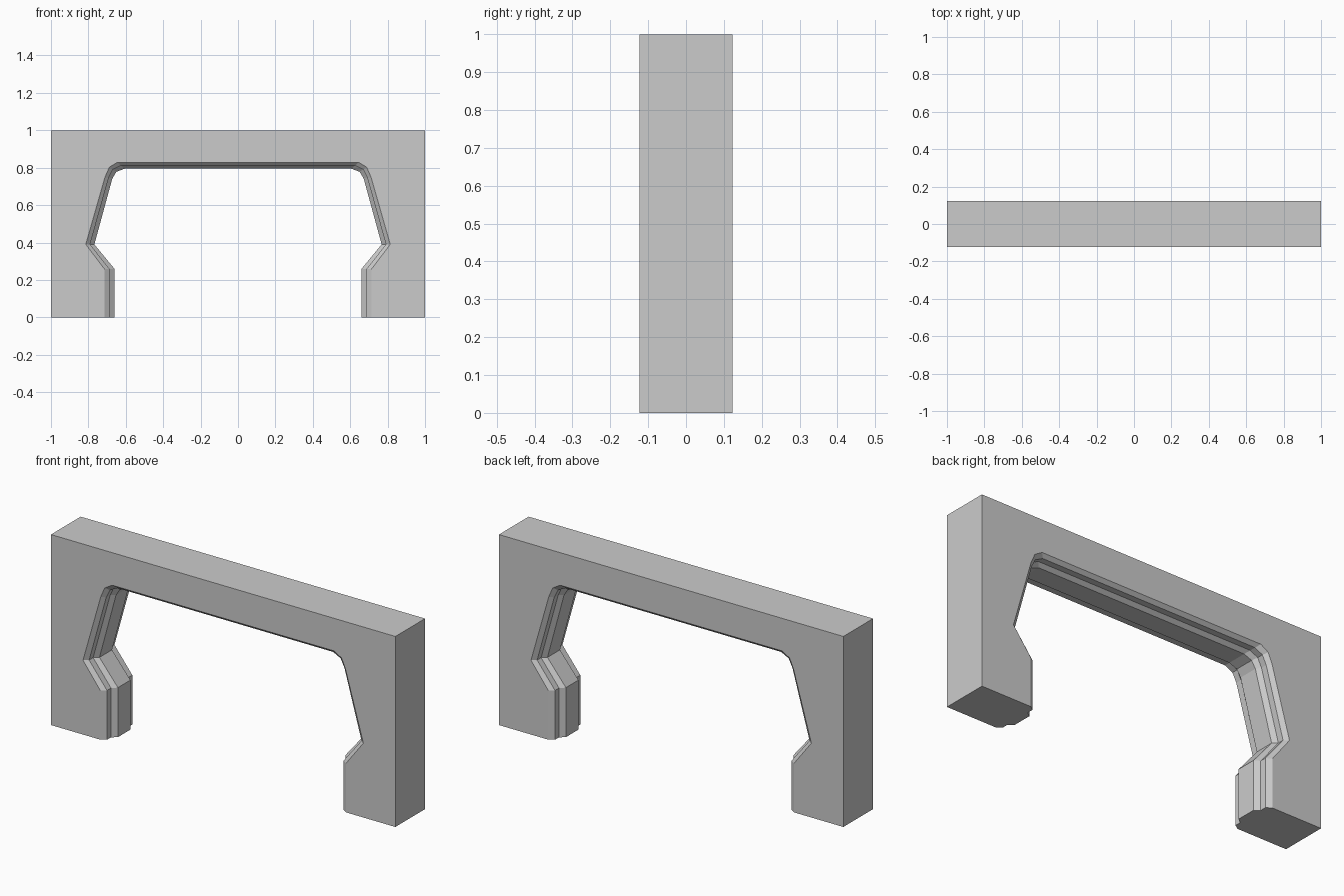
import bpy, bmesh, math

if "Cube" in bpy.data.objects:
    bpy.data.objects.remove(bpy.data.objects["Cube"])

# Right half of the opening: at the wall faces, and at the middle of the wall
wide = [(.713, 0), (.713, .257), (.814, .39), (.711, .75), (.688, .803), (.645, .829)]
narrow = [(.661, 0), (.661, .26), (.768, .39), (.672, .742), (.65, .778), (.606, .795)]

# Moulding section: (depth, blend from wide to narrow), stepped chamfer front and back
half = [(-.123, 0), (-.105, .5), (-.072, .5), (-.052, 1)]
section = half + [(-y, t) for y, t in reversed(half)]


def outline(t):
    """Frame outline as a closed loop of (x, z) points."""
    right = [(a[0] + (b[0] - a[0]) * t, a[1] + (b[1] - a[1]) * t)
             for a, b in zip(wide, narrow)]
    left = [(-x, z) for x, z in reversed(right)]
    return right + left + [(-1, 0), (-1, 1), (1, 1), (1, 0)]


# Loft the outline through the wall thickness
bm = bmesh.new()
rings = [[bm.verts.new((x, y, z)) for x, z in outline(t)] for y, t in section]
for a, b in zip(rings, rings[1:]):
    n = len(a)
    for i in range(n):
        j = (i + 1) % n
        bm.faces.new((a[i], a[j], b[j], b[i]))
bm.faces.new(rings[0])
bm.faces.new(rings[-1])

# Merge coplanar strips on the outer sides and feet
bmesh.ops.recalc_face_normals(bm, faces=bm.faces)
bmesh.ops.dissolve_limit(bm, angle_limit=math.radians(.5),
                         verts=bm.verts, edges=bm.edges)
bmesh.ops.recalc_face_normals(bm, faces=bm.faces)

mesh = bpy.data.meshes.new("doorway_frame")
bm.to_mesh(mesh)
bm.free()
frame = bpy.data.objects.new("doorway_frame", mesh)
bpy.context.collection.objects.link(frame)
